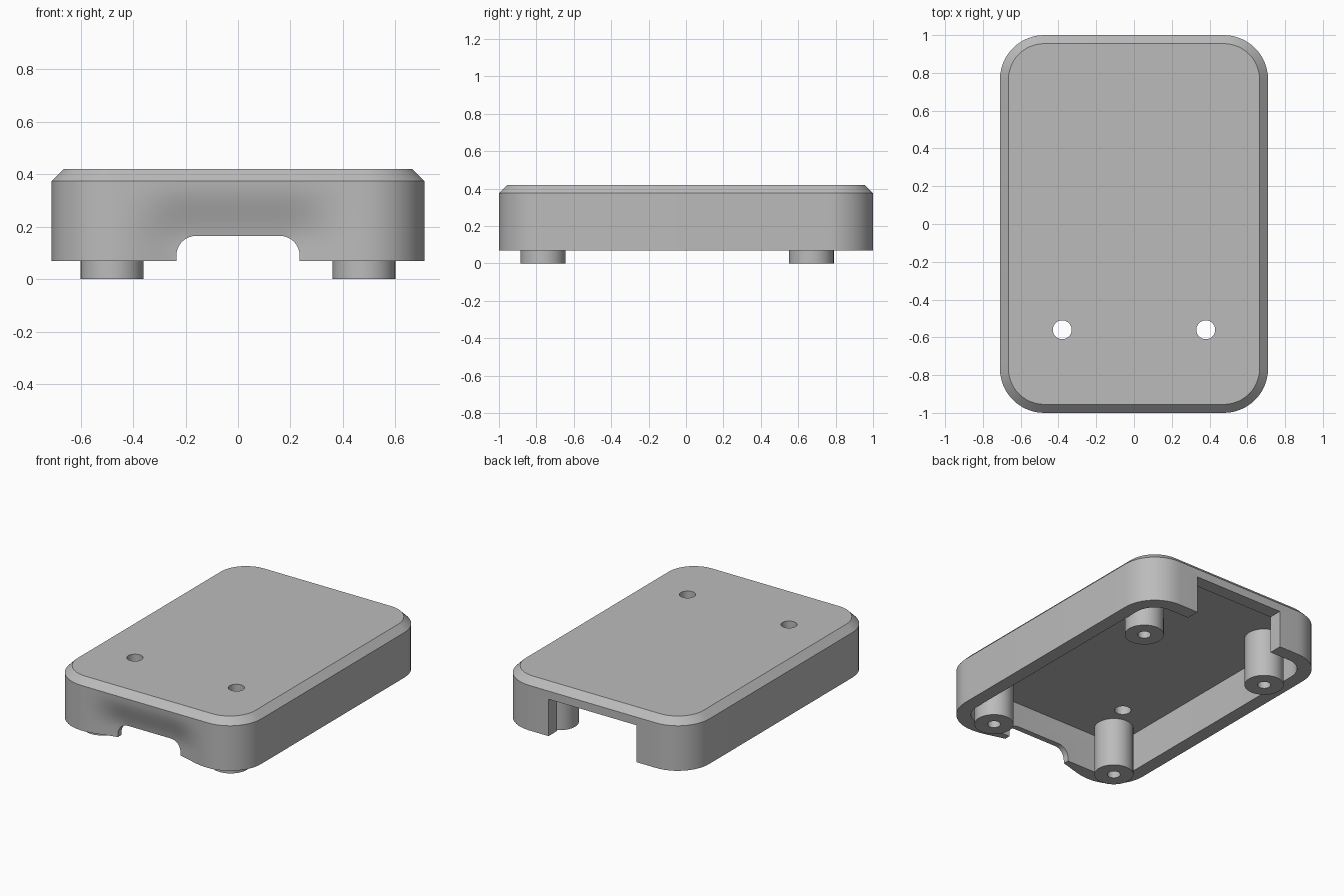
import bpy, bmesh, math

if "Cube" in bpy.data.objects:
    bpy.data.objects.remove(bpy.data.objects["Cube"])

grey = bpy.data.materials.new("mid grey")
grey.diffuse_color = (0.5, 0.5, 0.5, 1)
grey.use_nodes = True
grey.node_tree.nodes["Principled BSDF"].inputs["Base Color"].default_value = grey.diffuse_color


def rounded(hx, hy, r, corner=12, side=1):
    """Rounded rectangle outline; the -y side is split into `side` pieces."""
    pts = []
    for q, (sx, sy) in enumerate([(1, 1), (-1, 1), (-1, -1), (1, -1)]):
        for i in range(corner + 1):
            a = math.pi / 2 * (q + i / corner)
            pts.append((sx * (hx - r) + r * math.cos(a), sy * (hy - r) + r * math.sin(a)))
        if q == 2:
            w = hx - r
            pts += [(-w + 2 * w * i / side, -hy) for i in range(1, side)]
    return pts


def circle(r, z, cx=0, cy=0, n=40):
    return [(cx + r * math.cos(2 * math.pi * i / n), cy + r * math.sin(2 * math.pi * i / n), z)
            for i in range(n)]


def loft(name, rings):
    """Closed solid through a list of matching rings, capped at both ends."""
    bm = bmesh.new()
    vs = [[bm.verts.new(p) for p in ring] for ring in rings]
    n = len(vs[0])
    for a, b in zip(vs, vs[1:]):
        for i in range(n):
            bm.faces.new((a[i], a[(i + 1) % n], b[(i + 1) % n], b[i]))
    bm.faces.new(vs[0][::-1])
    bm.faces.new(vs[-1])
    bmesh.ops.recalc_face_normals(bm, faces=bm.faces)
    me = bpy.data.meshes.new(name)
    bm.to_mesh(me)
    bm.free()
    me.materials.append(grey)
    ob = bpy.data.objects.new(name, me)
    bpy.context.collection.objects.link(ob)
    return ob


def activate(ob):
    bpy.ops.object.select_all(action='DESELECT')
    ob.select_set(True)
    bpy.context.view_layer.objects.active = ob


def cut(ob, cutter):
    mod = ob.modifiers.new("cut", 'BOOLEAN')
    mod.operation = 'DIFFERENCE'
    mod.solver = 'EXACT'
    mod.object = cutter
    activate(ob)
    bpy.ops.object.modifier_apply(modifier=mod.name)
    bpy.data.objects.remove(cutter)


def step(t):
    t = max(0.0, min(1.0, t))
    return t * t * (3 - 2 * t)


def scoop(x, y, z):
    """Press the lower middle of the front wall inward."""
    if y > -0.999:
        return (x, y, z)
    return (x, y + 0.055 * step((0.46 - abs(x)) / 0.28) * step((0.375 - z) / 0.24), z)


# Outer body with scooped front and chamfered top
outline = rounded(0.71, 1.0, 0.235, side=32)
rings = [[scoop(x, y, 0.07 + 0.305 * k / 10) for x, y in outline] for k in range(11)]
rings.append([(x, y, 0.42) for x, y in rounded(0.665, 0.955, 0.19, side=32)])
shell = loft("shell", rings)

# Open underside
inner = rounded(0.62, 0.91, 0.145)
cut(shell, loft("cavity", [[(x, y, z) for x, y in inner] for z in (-0.1, 0.328)]))

# Rectangular opening at the back
box = [(-0.33, 0.8), (0.33, 0.8), (0.33, 1.1), (-0.33, 1.1)]
cut(shell, loft("back_opening", [[(x, y, z) for x, y in box] for z in (-0.1, 0.32)]))

# Rounded cable opening at the front
arch = rounded(0.235, 0.2, 0.075)
cut(shell, loft("front_opening", [[(x, y, z - 0.035) for x, z in arch] for y in (-1.1, -0.85)]))

# Two through holes in the top
for s in (-1, 1):
    cut(shell, loft("top_hole", [circle(0.05, z, 0.38 * s, -0.56) for z in (0.25, 0.5)]))

# Four hollow screw posts
parts = [shell]
for y, end in ((-0.765, "front"), (0.67, "back")):
    for s, side in ((-1, "left"), (1, "right")):
        parts.append(loft(f"{end}_{side}_post", [
            circle(r, z, 0.48 * s, y)
            for r, z in ((0.12, 0.335), (0.12, 0), (0.04, 0), (0.04, 0.27))]))

for ob in parts:
    activate(ob)
    bpy.ops.object.shade_smooth_by_angle(angle=math.radians(30))
